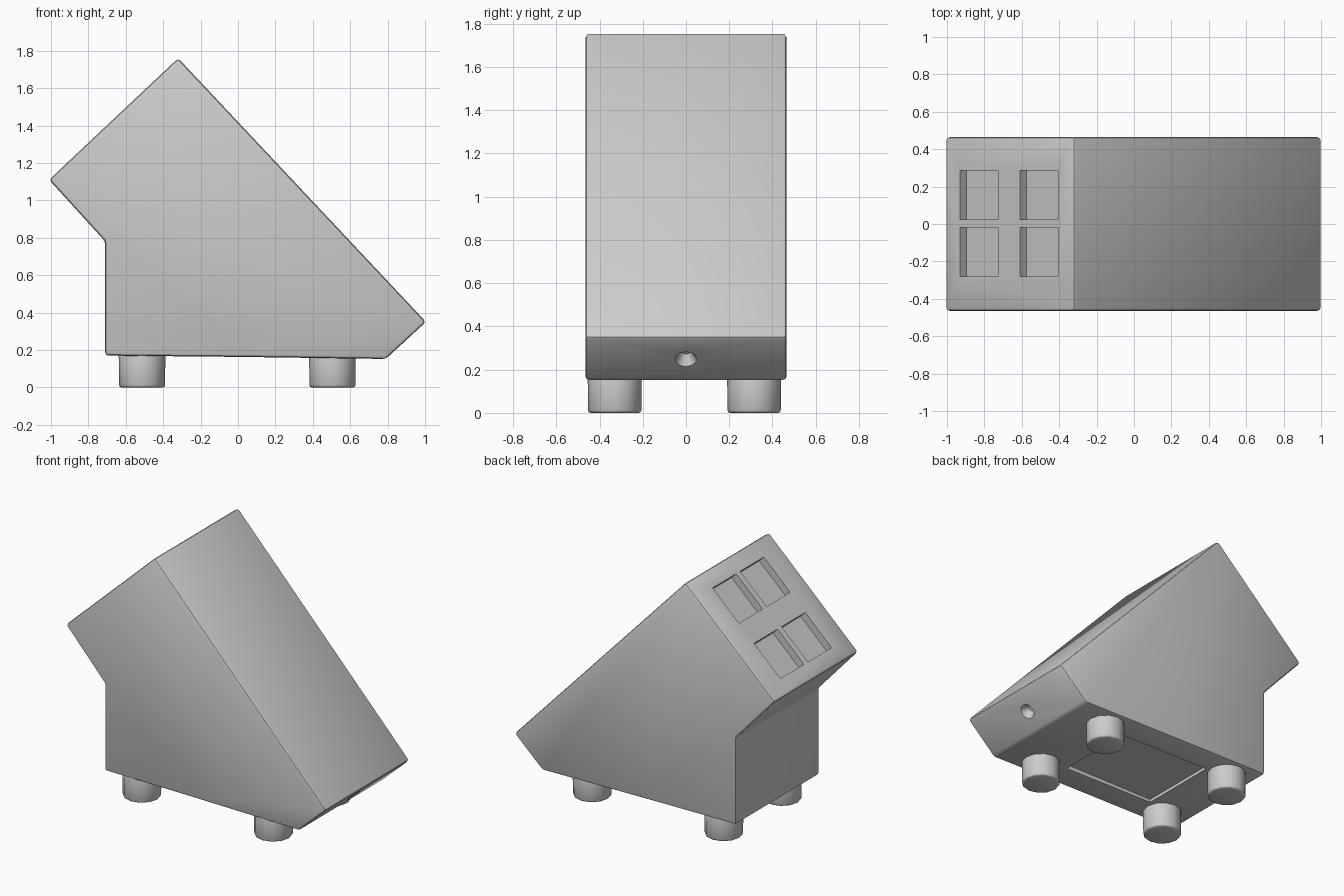
import bpy, bmesh, math
from mathutils import Vector, Matrix

if "Cube" in bpy.data.objects:
    bpy.data.objects.remove(bpy.data.objects["Cube"])


def make_object(name, bm):
    bmesh.ops.recalc_face_normals(bm, faces=bm.faces)
    mesh = bpy.data.meshes.new(name)
    bm.to_mesh(mesh)
    bm.free()
    ob = bpy.data.objects.new(name, mesh)
    bpy.context.collection.objects.link(ob)
    return ob


def activate(ob):
    bpy.ops.object.select_all(action='DESELECT')
    ob.select_set(True)
    bpy.context.view_layer.objects.active = ob


def add_bevel(ob, width):
    mod = ob.modifiers.new("rounded_edges", 'BEVEL')
    mod.width = width
    mod.segments = 2
    mod.limit_method = 'ANGLE'
    mod.angle_limit = math.radians(40)
    activate(ob)
    bpy.ops.object.modifier_apply(modifier=mod.name)


def cut(ob, cutter):
    mod = ob.modifiers.new("cut", 'BOOLEAN')
    mod.operation = 'DIFFERENCE'
    mod.solver = 'EXACT'
    mod.object = cutter
    activate(ob)
    bpy.ops.object.modifier_apply(modifier=mod.name)
    bpy.data.objects.remove(cutter)


def box(name, size, matrix):
    bm = bmesh.new()
    bmesh.ops.create_cube(bm, size=1, matrix=matrix @ Matrix.Diagonal((*size, 1)))
    return make_object(name, bm)


def face_matrix(a, b):
    # frame with x along the profile edge a-b, y along the width, z outward
    u = Vector((b[0] - a[0], 0, b[1] - a[1])).normalized()
    v = Vector((0, 1, 0))
    m = Matrix((u, v, u.cross(v))).transposed().to_4x4()
    m.translation = (a[0], 0, a[1])
    return m


# Slanted housing: side profile extruded across the width
profile = [(-0.71, 0.17), (0.0, 0.163), (0.79, 0.152), (1.005, 0.35),
           (-0.32, 1.76), (-1.01, 1.11), (-0.71, 0.78)]
bm = bmesh.new()
face = bm.faces.new([bm.verts.new((x, -0.465, z)) for x, z in profile])
ext = bmesh.ops.extrude_face_region(bm, geom=[face])
bmesh.ops.translate(bm, vec=(0, 0.93, 0),
                    verts=[e for e in ext["geom"] if isinstance(e, bmesh.types.BMVert)])
housing = make_object("housing", bm)
add_bevel(housing, 0.018)

# Four shallow pockets in the upper back face
back = face_matrix(profile[5], profile[4])
for u in (0.25, 0.69):
    for y in (-0.15, 0.155):
        cut(housing, box("pocket_cutter", (0.28, 0.26, 0.10),
                         back @ Matrix.Translation((u, y, 0))))

# Small dimple in the lower front face
lower = face_matrix(profile[3], profile[2])
bm = bmesh.new()
bmesh.ops.create_cone(bm, cap_ends=True, segments=12, radius1=0.02, radius2=0.08,
                      depth=0.1, matrix=lower @ Matrix.Translation((0.15, 0, 0)))
cut(housing, make_object("dimple_cutter", bm))

# Shallow recess in the underside
cut(housing, box("underside_cutter", (0.7, 0.56, 0.05),
                 Matrix.Translation((-0.02, 0, 0.163))))
activate(housing)
bpy.ops.object.shade_smooth_by_angle(angle=math.radians(35))

# Four round feet
for end, x in (("back", -0.513), ("front", 0.505)):
    for side, y in (("right", -0.33), ("left", 0.315)):
        bm = bmesh.new()
        bmesh.ops.create_cone(bm, cap_ends=True, segments=12, radius1=0.123,
                              radius2=0.125, depth=0.2,
                              matrix=Matrix.Translation((x, y, 0.1)))
        foot = make_object(f"{end}_{side}_foot", bm)
        add_bevel(foot, 0.012)
        activate(foot)
        bpy.ops.object.shade_smooth_by_angle(angle=math.radians(50))
